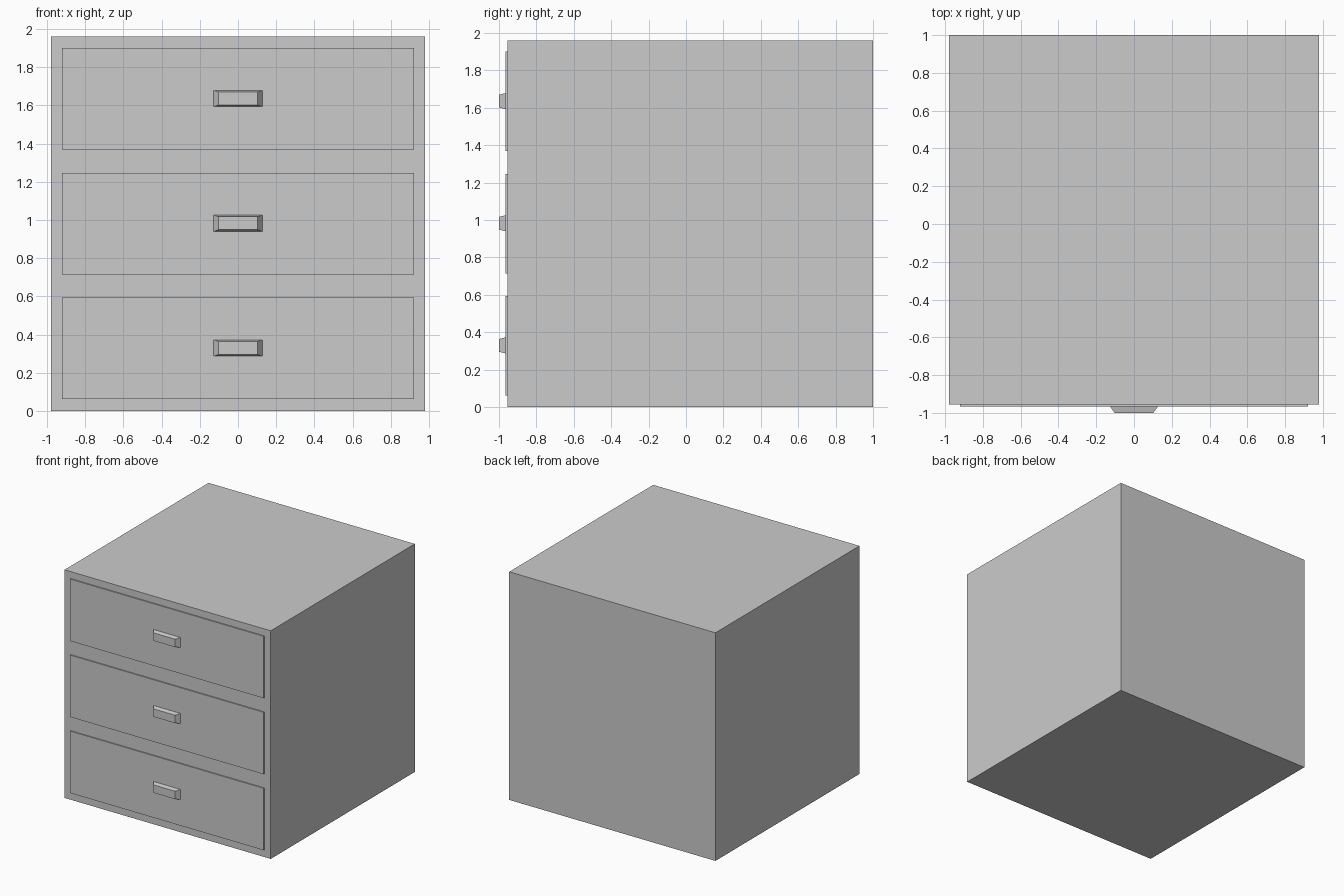
import bpy, bmesh

if "Cube" in bpy.data.objects:
    bpy.data.objects.remove(bpy.data.objects["Cube"])


def block(name, x, y_back, y_front, z, half_h, front_x=None, front_h=None):
    """Box centred on x = 0 whose front (-y) face may taper inwards."""
    bm = bmesh.new()
    bmesh.ops.create_cube(bm, size=2)
    for v in bm.verts:
        front = v.co.y < 0
        w = front_x if front and front_x else x
        h = front_h if front and front_h else half_h
        v.co = (v.co.x * w, y_front if front else y_back, z + v.co.z * h)
    mesh = bpy.data.meshes.new(name)
    bm.to_mesh(mesh)
    bm.free()
    obj = bpy.data.objects.new(name, mesh)
    bpy.context.collection.objects.link(obj)
    return obj


# Cabinet body
block("cabinet_body", 0.98, 1.0, -0.955, 0.98, 0.98)

# Three drawer fronts, each with a tapered handle
for i, level in enumerate(("bottom", "middle", "top")):
    z = 0.328 + 0.653 * i
    block(f"{level}_drawer_front", 0.92, -0.955, -0.965, z, 0.266)
    block(f"{level}_drawer_handle", 0.127, -0.965, -1.0, z + 0.002, 0.043, 0.103, 0.034)
